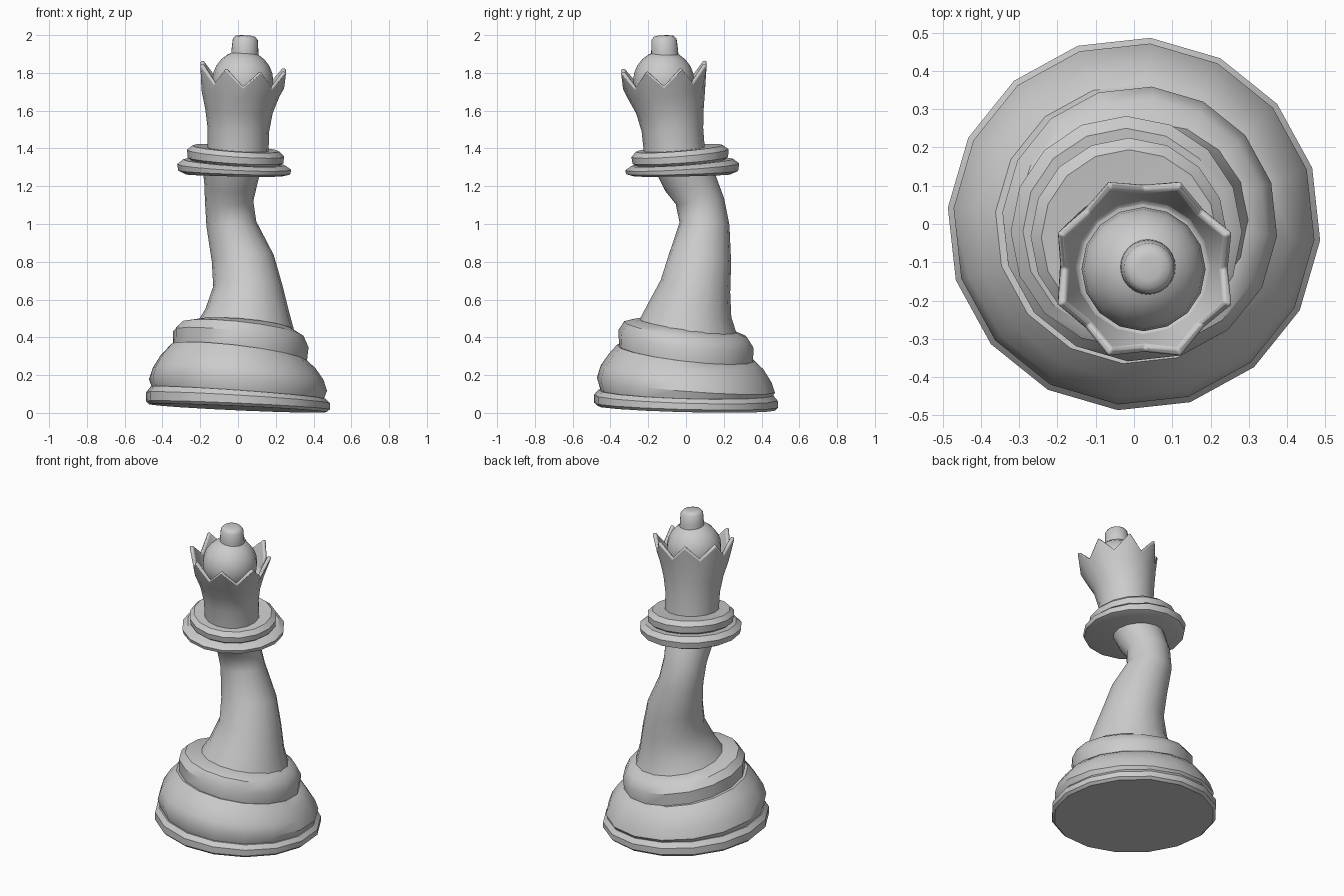
import bpy
from math import sin, cos, radians, tau


def loft(name, rings, n=16, turn=0.0, angle=35):
    """Skin tilted rings: (cx, cy, cz, radius, slope_x, slope_y[, wave_z, wave_r])."""
    verts, faces = [], []
    for ring in rings:
        cx, cy, cz, r, sx, sy = ring[:6]
        wz, wr = ring[6:] if len(ring) > 6 else (0, 0)
        for i in range(n):
            a = radians(turn) + tau * i / n
            rr = r + wr * (i % 2)
            x, y = rr * cos(a), rr * sin(a)
            verts.append((cx + x, cy + y, cz + sx * x + sy * y + wz * (i % 2)))
    for k in range(len(rings) - 1):
        for i in range(n):
            j = (i + 1) % n
            faces.append((k * n + i, k * n + j, (k + 1) * n + j, (k + 1) * n + i))
    last = (len(rings) - 1) * n
    faces += [tuple(reversed(range(n))), tuple(range(last, last + n))]
    mesh = bpy.data.meshes.new(name)
    mesh.from_pydata(verts, [], faces)
    obj = bpy.data.objects.new(name, mesh)
    bpy.context.collection.objects.link(obj)
    smooth(obj, angle)
    return obj


def smooth(obj, angle):
    bpy.ops.object.select_all(action='DESELECT')
    obj.select_set(True)
    bpy.context.view_layer.objects.active = obj
    bpy.ops.object.shade_smooth_by_angle(angle=radians(angle))


# Stepped foot, each layer leaning a little more
loft("foot_ring", [
    (0, 0, .025, .472, -.045, -.025), (0, 0, .04, .488, -.045, -.025),
    (0, 0, .08, .488, -.06, -.03), (0, 0, .107, .465, -.07, -.03)], turn=-5)
loft("foot_bulge", [
    (0, 0, .100, .455, -.07, -.04), (0, 0, .147, .473, -.07, -.08),
    (0, 0, .206, .454, -.075, -.09), (0, 0, .27, .412, -.09, -.09),
    (.003, 0, .316, .366, -.12, -.115)], turn=-5)
loft("foot_step", [
    (.01, 0, .31, .355, -.14, -.11), (.015, 0, .39, .360, -.13, -.12),
    (.02, 0, .44, .328, -.11, -.13), (.03, .005, .462, .265, -.09, -.14)], turn=-5)

# Bent stem
loft("stem", [
    (.04, .01, .45, .26, -.09, -.14), (.05, .018, .54, .222, -.05, -.15),
    (.053, .05, .67, .184, 0, -.18), (.025, .075, .82, .164, .1, -.15),
    (-.035, .098, 1.0, .132, .1, -.05), (-.047, .074, 1.12, .128, 0, .12),
    (-.04, .03, 1.2, .138, -.05, .2), (-.035, -.002, 1.27, .15, -.05, .08)], angle=50)

# Two collar discs
loft("collar_lower", [
    (-.02, -.02, 1.257, .255, -.02, .02), (-.02, -.02, 1.272, .296, -.035, .03),
    (-.02, -.02, 1.302, .302, -.05, .06), (-.02, -.02, 1.326, .27, -.06, .07)])
loft("collar_upper", [
    (-.013, -.03, 1.315, .225, -.06, .07), (-.013, -.03, 1.337, .253, -.06, .07),
    (-.013, -.032, 1.375, .257, -.07, .08), (-.012, -.036, 1.4, .23, -.07, .08),
    (0, -.06, 1.395, .15, -.06, .07)])

# Flared crown with eight points and a hollow inside
crown = loft("crown", [
    (0, -.06, 1.37, .161, -.05, .06), (.002, -.072, 1.5, .163, -.06, .06),
    (.005, -.085, 1.6, .179, -.07, .08), (.013, -.105, 1.69, .206, -.08, .1),
    (.028, -.117, 1.745, .220, -.09, .1, .09, .028),
    (.028, -.117, 1.75, .200, -.09, .1, .09, .025),
    (.022, -.112, 1.69, .172, -.08, .1)])
bevel = crown.modifiers.new("soft_tips", 'BEVEL')
bevel.width = .008
bevel.segments = 2
bevel.limit_method = 'ANGLE'
bevel.angle_limit = radians(45)

# Dome and top knob
bpy.ops.mesh.primitive_uv_sphere_add(segments=16, ring_count=12, radius=.162,
                                     location=(.025, -.118, 1.757))
dome = bpy.context.object
dome.name = "dome"
smooth(dome, 60)
loft("top_knob", [
    (.036, -.112, 1.86, .074, -.1, .05), (.037, -.113, 1.92, .071, -.1, .05),
    (.039, -.116, 1.978, .066, -.08, .05), (.039, -.117, 1.994, .052, -.06, .04),
    (.039, -.117, 1.998, .03, -.04, .03)], n=24, angle=50)
